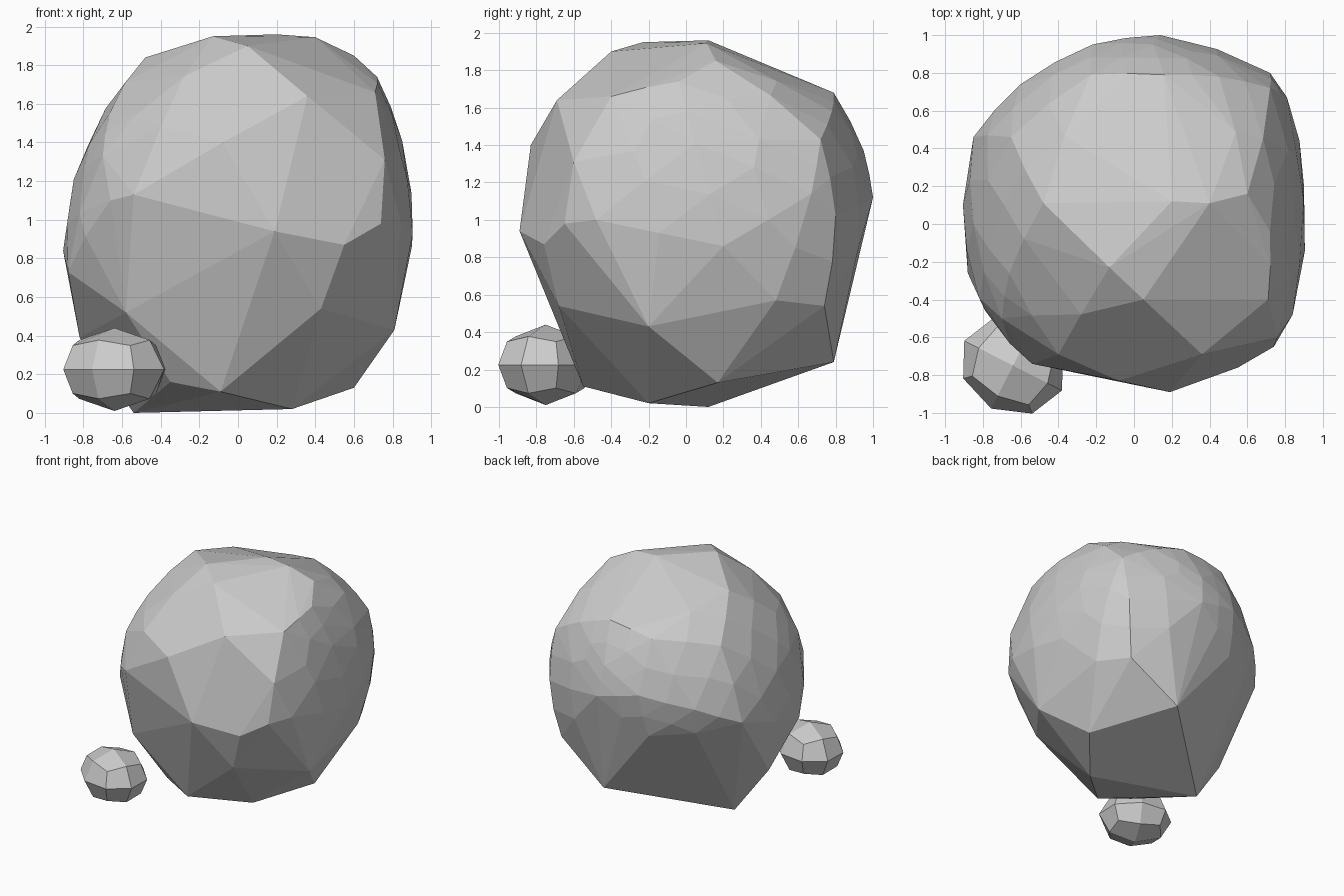
import bpy, bmesh, math
from mathutils import Matrix, Vector

if "Cube" in bpy.data.objects:
    bpy.data.objects.remove(bpy.data.objects["Cube"])


def finish(bm, name):
    bmesh.ops.recalc_face_normals(bm, faces=bm.faces)
    mesh = bpy.data.meshes.new(name)
    bm.to_mesh(mesh)
    bm.free()
    obj = bpy.data.objects.new(name, mesh)
    bpy.context.collection.objects.link(obj)
    return obj


def hull(points):
    bm = bmesh.new()
    for p in points:
        bm.verts.new(p)
    bmesh.ops.convex_hull(bm, input=bm.verts)
    bm.normal_update()
    return bm


# Boulder: chiselled facets spanned between a few corner points
corners = [
    # underside
    (-.54, .12, 0), (.28, -.2, .02), (-.09, -.55, .11), (-.35, -.45, .16),
    (.6, .17, .13), (.22, .79, .24),
    # lower sides
    (.81, -.2, .43), (.43, -.68, .54), (-.58, -.58, .52),
    (-.82, .06, .39), (.65, .74, .54), (-.25, .86, .83), (-.88, -.26, .73),
    (.79, .48, .57),
    # widest band
    (.19, -.89, .94), (.55, -.76, .87), (.74, -.65, .98), (.84, -.48, 1.0),
    (.9, .2, .86), (.81, .67, 1.14), (.72, .8, 1.02),
    (.14, 1.0, 1.12), (-.22, .95, 1.2), (-.6, .74, 1.1),
    (-.85, .46, .95), (-.85, 0, 1.21), (-.66, -.63, 1.1), (-.54, -.74, 1.13),
    # shoulders
    (.76, -.6, 1.31), (-.08, -.83, 1.4), (.36, -.69, 1.64), (-.4, -.69, 1.48),
    (-.7, -.5, 1.33), (-.66, -.26, 1.56),
    (.85, .05, 1.41), (.73, .46, 1.54), (.1, .95, 1.37), (.72, .72, 1.43),
    (.45, .78, 1.58), (.16, .79, 1.68), (-.23, .79, 1.62), (-.65, .46, 1.55),
    # crown
    (.71, -.4, 1.66), (.72, -.04, 1.74), (.6, .16, 1.85), (.4, .11, 1.945),
    (-.13, -.23, 1.95), (.2, .12, 1.96), (-.48, .11, 1.84), (.05, -.4, 1.9),
]
rough = hull(corners)

# Extra small facets: long edges around the sides and back bulge slightly
bulges = []
for e in rough.edges:
    mid = (e.verts[0].co + e.verts[1].co) / 2
    if .75 < mid.z < 1.75 and mid.y > -.5 and e.calc_length() > .25:
        n = (e.link_faces[0].normal + e.link_faces[1].normal).normalized()
        if n.dot(mid - Vector((0, 0, 1))) < 0:
            n = -n
        bulges.append(mid + n * e.calc_length() ** 2 / 14)
points = [v.co.copy() for v in rough.verts] + bulges
rough.free()
bm = hull(points)
bmesh.ops.dissolve_limit(bm, angle_limit=math.radians(3),
                         verts=bm.verts, edges=bm.edges)
finish(bm, "boulder")

# Pebble: cube divided once and rounded into a flattened ball
bm = bmesh.new()
bmesh.ops.create_cube(bm, size=2)
bmesh.ops.subdivide_edges(bm, edges=bm.edges, cuts=1, use_grid_fill=True)
for v in bm.verts:
    n = v.co.normalized()
    v.co = Vector((n.x * .29, n.y * .255, n.z * .215))
bmesh.ops.transform(bm, verts=bm.verts, matrix=Matrix.Translation((-.64, -.75, .225))
                    @ Matrix.Rotation(math.radians(-27), 4, 'Z'))
finish(bm, "pebble")
